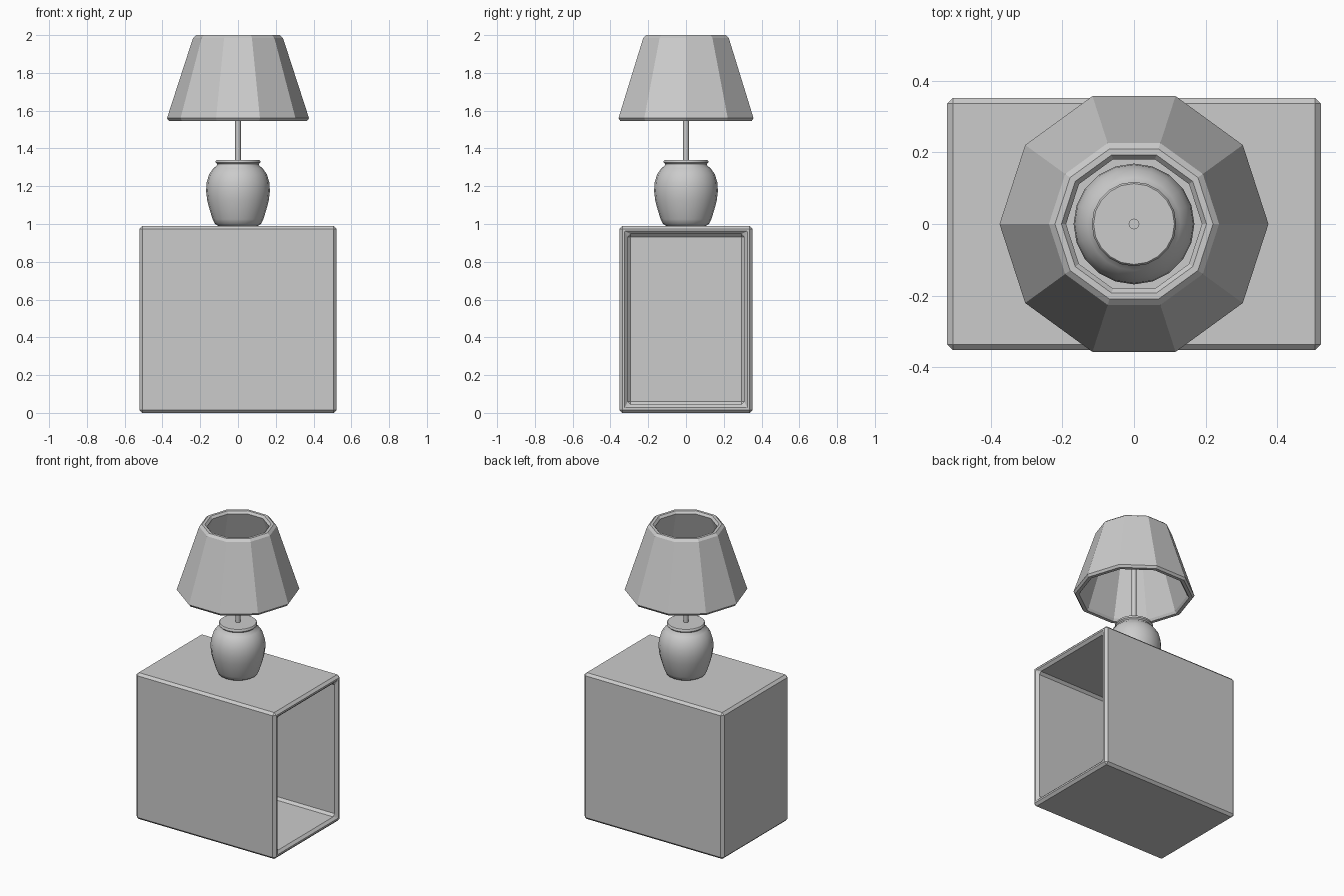
import bpy, bmesh, math
from mathutils import Vector

if "Cube" in bpy.data.objects:
    bpy.data.objects.remove(bpy.data.objects["Cube"])


def finish(name, bm):
    bmesh.ops.recalc_face_normals(bm, faces=bm.faces)
    mesh = bpy.data.meshes.new(name)
    bm.to_mesh(mesh)
    bm.free()
    obj = bpy.data.objects.new(name, mesh)
    bpy.context.collection.objects.link(obj)
    return obj


def lathe(name, profile, sides, closed=False):
    """Revolve (radius, z) points; cap the ends or close the loop."""
    bm = bmesh.new()
    rings = []
    for r, z in profile:
        rings.append([bm.verts.new((r * math.cos(2 * math.pi * i / sides),
                                    r * math.sin(2 * math.pi * i / sides), z))
                      for i in range(sides)])
    pairs = list(zip(rings, rings[1:]))
    if closed:
        pairs.append((rings[-1], rings[0]))
    for a, b in pairs:
        for i in range(sides):
            j = (i + 1) % sides
            bm.faces.new((a[i], a[j], b[j], b[i]))
    if not closed:
        bm.faces.new(rings[0])
        bm.faces.new(rings[-1])
    return finish(name, bm)


def smooth(obj, angle):
    bpy.ops.object.select_all(action='DESELECT')
    obj.select_set(True)
    bpy.context.view_layer.objects.active = obj
    bpy.ops.object.shade_smooth_by_angle(angle=math.radians(angle))


# Cabinet: box hollowed from its right (+x) end, chamfered edges
W, D, H, WALL = 1.045, 0.706, 0.99, 0.062
bm = bmesh.new()
bmesh.ops.create_cube(bm, size=1)
for v in bm.verts:
    v.co = Vector((v.co.x * W, v.co.y * D, (v.co.z + 0.5) * H))
bm.normal_update()
end = next(f for f in bm.faces if f.normal.x > 0.9)
bmesh.ops.inset_region(bm, faces=[end], thickness=WALL)
out = bmesh.ops.extrude_face_region(bm, geom=[end])
bmesh.ops.translate(bm, vec=(-(W - WALL), 0, 0),
                    verts=[g for g in out["geom"] if isinstance(g, bmesh.types.BMVert)])
if end.is_valid:
    bmesh.ops.delete(bm, geom=[end], context='FACES_ONLY')
cabinet = finish("cabinet", bm)
bev = cabinet.modifiers.new("chamfer", 'BEVEL')
bev.width = 0.016
bev.segments = 1
bev.limit_method = 'ANGLE'

# Lamp base: rounded jar with a small lip
base = lathe("lamp_base", [
    (0.100, 0.988), (0.122, 1.0), (0.134, 1.025), (0.150, 1.075), (0.163, 1.125),
    (0.169, 1.175), (0.166, 1.22), (0.153, 1.263), (0.130, 1.295), (0.112, 1.31),
    (0.110, 1.317), (0.118, 1.325), (0.118, 1.334), (0.113, 1.34)], 20)
smooth(base, 40)

# Lamp stem
stem = lathe("lamp_stem", [(0.015, 1.33), (0.015, 1.83)], 12)
smooth(stem, 40)

# Lamp shade: ten-sided open shell with chamfered rims
lathe("lamp_shade", [
    (0.365, 1.545), (0.376, 1.56), (0.238, 1.985), (0.221, 2.0),
    (0.203, 2.0), (0.190, 1.985), (0.332, 1.56), (0.342, 1.545)], 10, closed=True)
